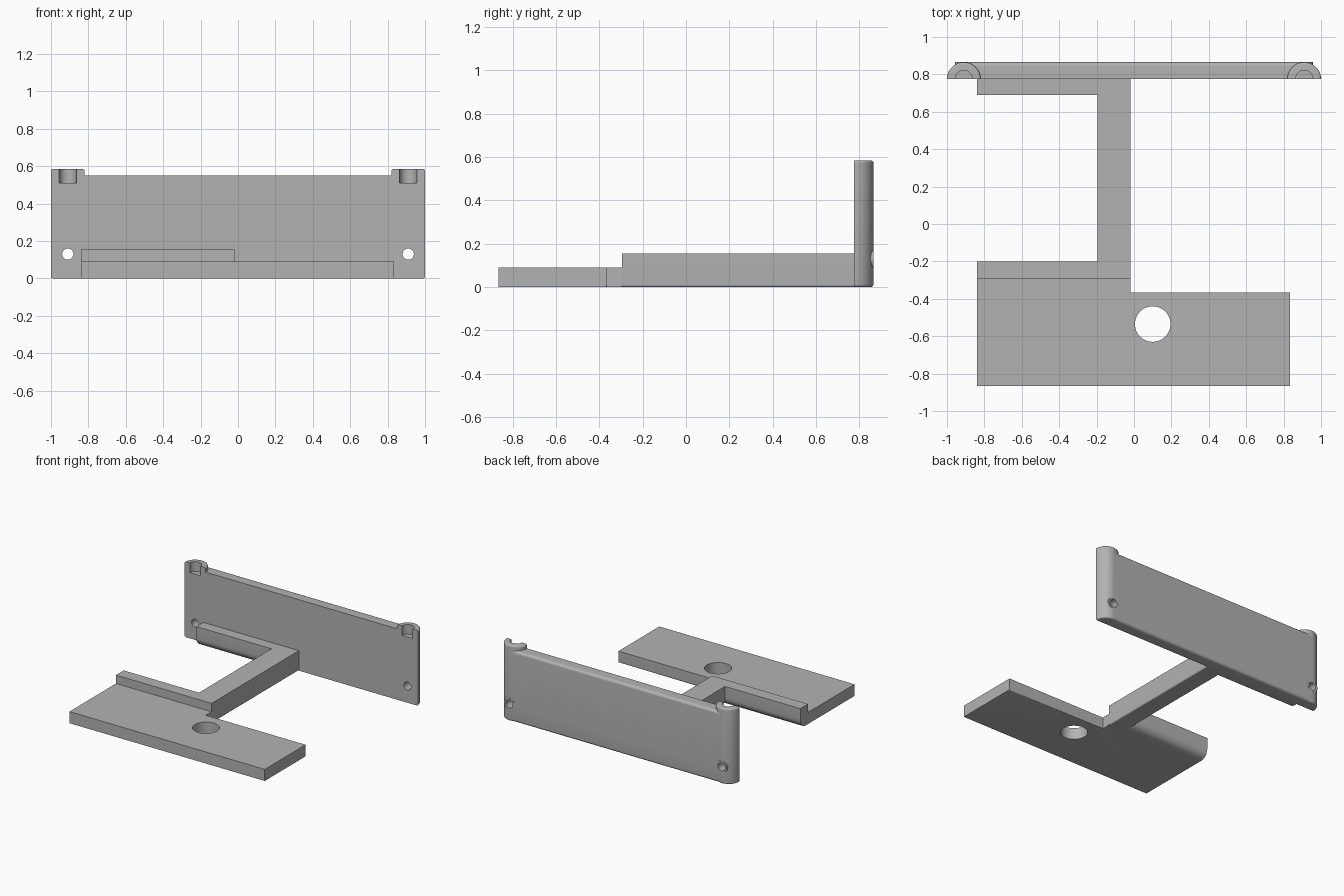
import bpy, bmesh, math
from mathutils import Matrix, Vector

cube = bpy.data.objects.get("Cube")
if cube:
    bpy.data.objects.remove(cube, do_unlink=True)

grey = bpy.data.materials.new("plain_grey")
grey.use_nodes = True
colour = (0.45, 0.45, 0.45, 1)
grey.diffuse_color = colour
grey.node_tree.nodes["Principled BSDF"].inputs["Base Color"].default_value = colour

FRONT, BACK = 0.775, 0.865      # faces of the upright panel
POST_X, POST_R = 0.91, 0.09
STEP_Y, BASE_BACK = -0.295, -0.365
LEFT_X, ARM_IN, ARM_OUT = -0.84, -0.195, -0.02


def finish(name, bm):
    bmesh.ops.recalc_face_normals(bm, faces=bm.faces)
    mesh = bpy.data.meshes.new(name)
    bm.to_mesh(mesh)
    bm.free()
    obj = bpy.data.objects.new(name, mesh)
    bpy.context.collection.objects.link(obj)
    mesh.materials.append(grey)
    return obj


def prism(name, outline, z0, z1, rounds=()):
    """Extrude an outline upwards, then round the edges each rule picks."""
    bm = bmesh.new()
    face = bm.faces.new([bm.verts.new((x, y, z0)) for x, y in outline])
    top = bmesh.ops.extrude_face_region(bm, geom=[face])["geom"]
    bmesh.ops.translate(bm, vec=(0, 0, z1 - z0),
                        verts=[v for v in top if isinstance(v, bmesh.types.BMVert)])
    bmesh.ops.recalc_face_normals(bm, faces=bm.faces)
    for rule, width in rounds:
        edges = [e for e in bm.edges if rule(e.verts[0].co, e.verts[1].co)]
        bmesh.ops.bevel(bm, geom=edges, offset=width, segments=6,
                        profile=0.5, affect='EDGES')
    return finish(name, bm)


def cylinder(name, radius, depth, centre, along_y=False):
    bm = bmesh.new()
    turn = Matrix.Rotation(math.pi / 2, 4, 'X') if along_y else Matrix()
    bmesh.ops.create_cone(bm, cap_ends=True, segments=48, radius1=radius,
                          radius2=radius, depth=depth,
                          matrix=Matrix.Translation(centre) @ turn)
    return finish(name, bm)


def cut(obj, cutters):
    bpy.context.view_layer.objects.active = obj
    for cutter in cutters:
        mod = obj.modifiers.new("cut", 'BOOLEAN')
        mod.operation, mod.solver, mod.object = 'DIFFERENCE', 'EXACT', cutter
        bpy.ops.object.modifier_apply(modifier=mod.name)


def near(a, b):
    return abs(a - b) < 0.001


def level(a, b, z):
    return near(a.z, z) and near(b.z, z)


# Low base plate with a round hole
base = prism("base_plate",
             [(LEFT_X, -0.865), (0.835, -0.865), (0.835, BASE_BACK),
              (ARM_OUT, BASE_BACK), (ARM_OUT, STEP_Y), (LEFT_X, STEP_Y)], 0, 0.09,
             [(lambda a, b: level(a, b, 0) and near(a.y, BASE_BACK)
               and near(b.y, BASE_BACK), 0.01)])
hole = cylinder("base_hole_cutter", 0.095, 0.5, (0.1, -0.535, 0))
cut(base, [hole])


# C-shaped frame, its inner lower edges broadly rounded
def inner_edge(a, b):
    mid = (a + b) / 2
    return level(a, b, 0) and mid.x < ARM_IN + 0.01 and mid.x > LEFT_X + 0.01 \
        and STEP_Y + 0.01 < mid.y < FRONT - 0.01


frame = prism("connecting_frame",
              [(LEFT_X, STEP_Y), (ARM_OUT, STEP_Y), (ARM_OUT, FRONT),
               (LEFT_X, FRONT), (LEFT_X, 0.69), (ARM_IN, 0.69),
               (ARM_IN, -0.2), (LEFT_X, -0.2)], 0, 0.155,
              [(inner_edge, 0.065),
               (lambda a, b: level(a, b, 0) and near(a.x, ARM_OUT)
                and near(b.x, ARM_OUT), 0.01)])

# Upright panel with rounded rear edges
panel = prism("upright_panel",
              [(-POST_X, FRONT), (POST_X, FRONT), (POST_X, BACK), (-POST_X, BACK)],
              0, 0.55,
              [(lambda a, b: near(a.y, BACK) and near(b.y, BACK)
                and near(a.z, b.z), 0.02)])

# Half-round end posts with sockets, bosses and screw holes
parts, cutters = [base, frame, panel], [hole]
for side, x in (("left", POST_X), ("right", -POST_X)):
    arc = [(x + POST_R * math.cos(math.pi * i / 32),
            FRONT + POST_R * math.sin(math.pi * i / 32)) for i in range(33)]
    post = prism(side + "_post", arc, 0, 0.585,
                 [(lambda a, b: near(a.z, b.z)
                   and max(a.y, b.y) > FRONT + 0.002, 0.012)])
    boss = cylinder(side + "_screw_boss", 0.046, 0.045, (x, 0.8435, 0.13), True)
    socket = cylinder(side + "_socket_cutter", 0.046, 0.2, (x, FRONT, 0.61))
    screw = cylinder(side + "_screw_cutter", 0.03, 0.4, (x, 0.82, 0.13), True)
    cut(post, [socket, screw])
    cut(boss, [screw])
    cut(panel, [socket, screw])
    parts += [post, boss]
    cutters += [socket, screw]

for cutter in cutters:
    bpy.data.objects.remove(cutter, do_unlink=True)

# Smooth the rounded faces, keep the corners sharp
bpy.ops.object.select_all(action='DESELECT')
for part in parts:
    part.select_set(True)
bpy.context.view_layer.objects.active = panel
bpy.ops.object.shade_smooth_by_angle(angle=math.radians(30))
